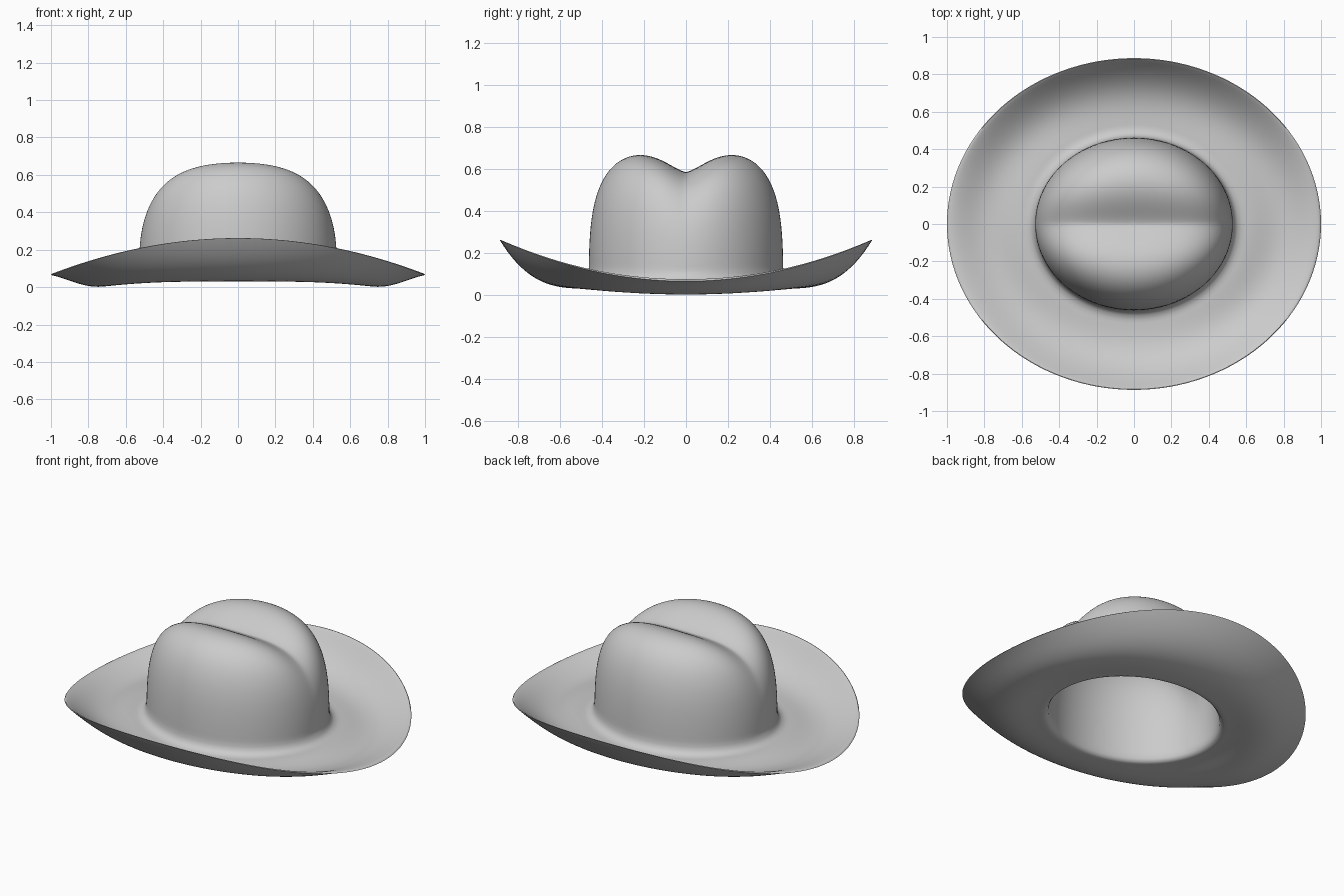
import bpy, bmesh
from math import sin, cos, pi, exp, radians

if "Cube" in bpy.data.objects:
    bpy.data.objects.remove(bpy.data.objects["Cube"], do_unlink=True)

SEG = 128                    # points around each ring
CROWN_X, CROWN_Y, CROWN_H = 0.53, 0.463, 0.70
BRIM_X, BRIM_Y = 1.0, 0.887
WALL = 0.03
POWER = 3.5                  # squareness of the dome

felt = bpy.data.materials.new("light grey felt")
felt.use_nodes = True
grey = (0.6, 0.6, 0.6, 1)
felt.diffuse_color = grey
felt.node_tree.nodes["Principled BSDF"].inputs["Base Color"].default_value = grey


def ring(point):
    return [point(2 * pi * i / SEG) for i in range(SEG)]


def brim_ring(t, inset, thick):
    """Ring of the brim: t runs from the crown (0) to the rim (1)."""
    def point(a):
        x = cos(a) * ((CROWN_X + inset) * (1 - t) + BRIM_X * t)
        y = sin(a) * ((CROWN_Y + inset) * (1 - t) + BRIM_Y * t)
        rim = 0.065 + 0.25 * (BRIM_Y * sin(a)) ** 2
        z = 0.03 + (rim - 0.03) * t ** 3
        z -= 0.032 * sin(pi * t) ** 2 * cos(a) ** 2
        return x, y, z + thick * (1 - t ** 6) ** 0.5
    return ring(point)


def wall_ring(offset, z):
    """Level ring that follows the crown wall."""
    return ring(lambda a: (cos(a) * (CROWN_X + offset), sin(a) * (CROWN_Y + offset), z))


def dome_ring(theta, wall):
    """Ring of the dome, pressed down by the crease along its middle."""
    k = (cos(theta) ** POWER + sin(theta) ** POWER) ** (-1 / POWER)
    rho, level = k * cos(theta), k * sin(theta)

    def point(a):
        x = cos(a) * rho * (CROWN_X - wall)
        y = sin(a) * rho * (CROWN_Y - wall)
        crease = 0.115 * exp(-(abs(y) / 0.15) ** 1.5)
        return x, y, level * (CROWN_H - wall - crease)
    return ring(point)


def dome(start, wall, steps=44):
    return [dome_ring(start + (pi / 2 - 0.012 - start) * i / steps, wall)
            for i in range(steps + 1)]


# Outer skin: rim, brim top, fillet, crown
steps = [1 - (1 - i / 28) ** 1.4 for i in range(29)]
outer = [brim_ring(t, 0.05, WALL) for t in reversed(steps)]
outer += [wall_ring(0.025, 0.068), wall_ring(0.01, 0.083), wall_ring(0.002, 0.105)]
outer += dome(0.19, 0)

# Inner skin: brim underside, rounded opening, hollow of the crown
inner = [brim_ring(t, 0.0, 0) for t in reversed(steps[:-1])]
inner += [wall_ring(-0.015, 0.035), wall_ring(-0.026, 0.05)]
inner += dome(0.13, WALL)

# Loft both skins into one closed shell
bm = bmesh.new()
loops = [[bm.verts.new(p) for p in pts] for pts in list(reversed(inner)) + outer]
for low, high in zip(loops, loops[1:]):
    for i in range(SEG):
        j = (i + 1) % SEG
        bm.faces.new((low[i], low[j], high[j], high[i]))
bm.faces.new(loops[0])
bm.faces.new(loops[-1])
bmesh.ops.recalc_face_normals(bm, faces=bm.faces)
mesh = bpy.data.meshes.new("hat")
bm.to_mesh(mesh)
bm.free()
mesh.materials.append(felt)

hat = bpy.data.objects.new("hat", mesh)
bpy.context.collection.objects.link(hat)
bpy.ops.object.select_all(action="DESELECT")
hat.select_set(True)
bpy.context.view_layer.objects.active = hat
bpy.ops.object.shade_smooth_by_angle(angle=radians(50))
